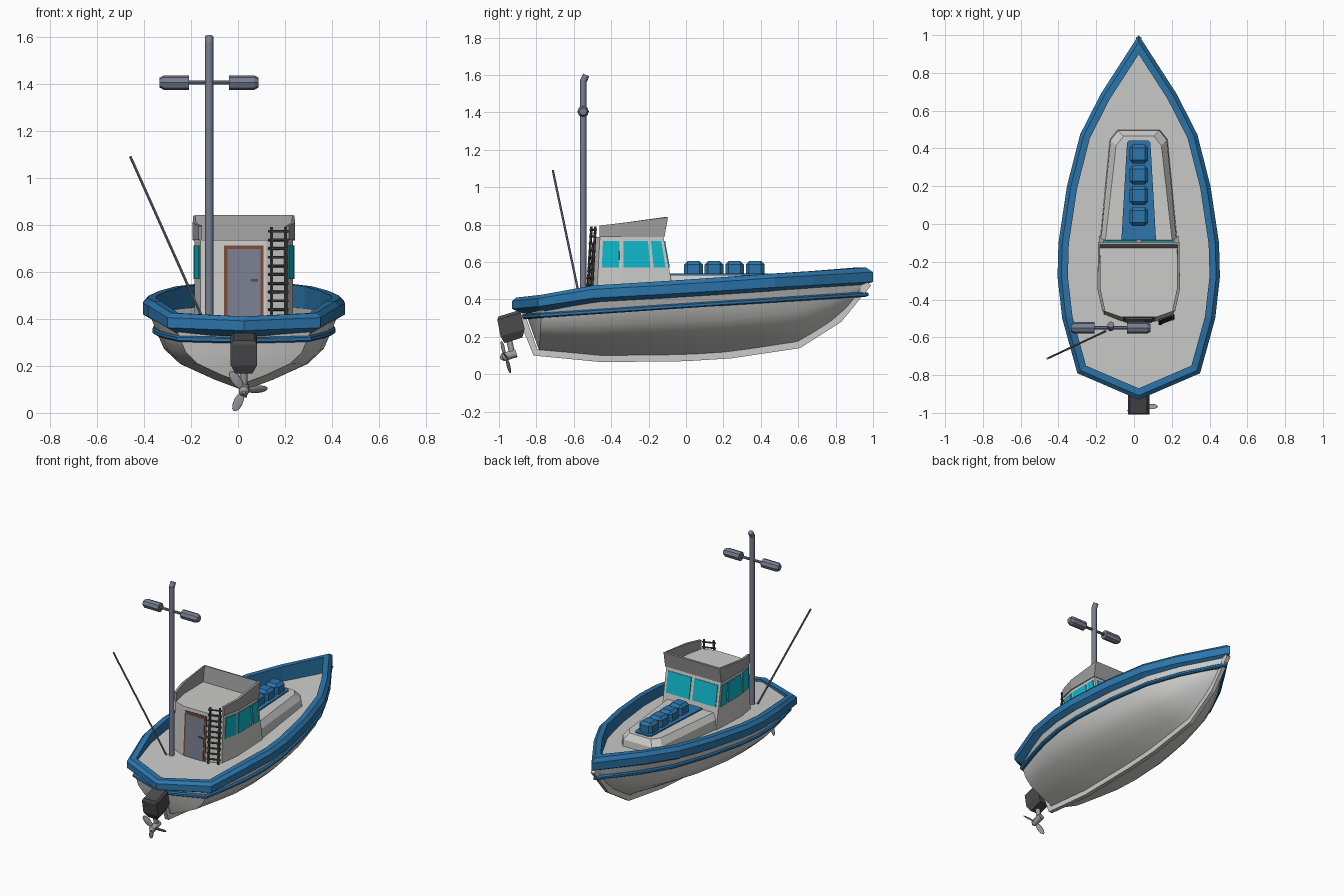
import bpy, bmesh, math
from mathutils import Vector, Matrix

cube = bpy.data.objects.get("Cube")
if cube:
    bpy.data.objects.remove(cube, do_unlink=True)

CX = 0.025  # boat centreline


def material(name, r, g, b):
    m = bpy.data.materials.new(name)
    m.use_nodes = True
    m.diffuse_color = (r, g, b, 1)
    m.node_tree.nodes["Principled BSDF"].inputs["Base Color"].default_value = (r, g, b, 1)
    return m


WHITE = material("hull white", .6, .6, .59)
GREY = material("mid grey", .34, .34, .34)
BLUE = material("trim blue", .025, .18, .41)
CYAN = material("window cyan", .005, .48, .6)
SLATE = material("slate metal", .19, .21, .28)
DARK = material("dark rubber", .07, .07, .075)
BROWN = material("door frame brown", .2, .07, .035)


def finish(name, bm, mat, smooth=None):
    bmesh.ops.remove_doubles(bm, verts=bm.verts, dist=1e-5)
    bmesh.ops.recalc_face_normals(bm, faces=bm.faces)
    me = bpy.data.meshes.new(name)
    bm.to_mesh(me)
    bm.free()
    me.materials.append(mat)
    ob = bpy.data.objects.new(name, me)
    ob.location.x = CX
    bpy.context.collection.objects.link(ob)
    if smooth:
        bpy.ops.object.select_all(action='DESELECT')
        ob.select_set(True)
        bpy.context.view_layer.objects.active = ob
        bpy.ops.object.shade_smooth_by_angle(angle=math.radians(smooth))
    return ob


def loft(name, rings, mat, closed_ring=True, loop=False, caps=False, smooth=None):
    """Skin a list of equal-length point rings."""
    bm = bmesh.new()
    vs = [[bm.verts.new(p) for p in r] for r in rings]
    n = len(vs[0])
    for i in range(len(vs) if loop else len(vs) - 1):
        a, b = vs[i], vs[(i + 1) % len(vs)]
        for j in range(n if closed_ring else n - 1):
            k = (j + 1) % n
            bm.faces.new((a[j], a[k], b[k], b[j]))
    if caps:
        bm.faces.new(vs[0])
        bm.faces.new(vs[-1])
    return finish(name, bm, mat, smooth)


def tube(name, a, b, r, mat, sides=8, r2=None, smooth=None):
    a, b = Vector(a), Vector(b)
    d = b - a
    bm = bmesh.new()
    bmesh.ops.create_cone(bm, cap_ends=True, segments=sides, radius1=r, radius2=r if r2 is None else r2,
                          depth=d.length, matrix=Matrix.Translation((a + b) / 2)
                          @ d.to_track_quat('Z', 'Y').to_matrix().to_4x4())
    return finish(name, bm, mat, smooth)


def interp(table, y):
    if y <= table[0][0]:
        return table[0][1]
    for (a, u), (b, v) in zip(table, table[1:]):
        if y <= b:
            return u + (v - u) * (y - a) / (b - a)
    return table[-1][1]


def mirrored(half):
    """Close a half outline whose first and last points lie on the centreline."""
    return half + [(-x, y) for x, y in half[-2:0:-1]]


def offset(pts, d):
    """Mitred inward offset of a closed counter-clockwise outline."""
    out = []
    for i, p in enumerate(pts):
        p = Vector(p)
        e = (p - Vector(pts[i - 1])).normalized()
        f = (Vector(pts[(i + 1) % len(pts)]) - p).normalized()
        n, m = Vector((-e.y, e.x)), Vector((-f.y, f.x))
        out.append(p + (n + m) * d / (1 + n.dot(m)))
    return out


def band(name, outline, base, height, profile, mat, smooth=None):
    """Sweep a profile of (inset, height fraction) round an outline."""
    cols = [offset(outline, o) for o, _ in profile]
    rings = [[(c[i].x, c[i].y, base(y) + f * height(y)) for c, (_, f) in zip(cols, profile)]
             for i, (_, y) in enumerate(outline)]
    return loft(name, rings, mat, loop=True, smooth=smooth)


# Gunwale rail
OUT = mirrored([(0, -.93), (.325, -.79), (.405, -.5), (.43, -.28), (.425, -.1), (.38, .2),
                (.31, .475), (.2, .69), (0, 1)])
TOP = [(-.93, .41), (-.79, .425), (-.5, .475), (0, .505), (.5, .54), (1, .57)]
HGT = [(-.93, .075), (-.5, .085), (1, .095)]
rail_h = lambda y: interp(HGT, y)
rail_z = lambda y: interp(TOP, y) - rail_h(y)
band("gunwale_rail", OUT, rail_z, rail_h,
     [(0, .2), (0, .75), (.02, 1), (.055, 1), (.055, -.15), (.03, 0)], BLUE)

# Deck
deck_z = lambda y: .427 + .036 * y
bm = bmesh.new()
bm.faces.new([bm.verts.new((p.x, p.y, deck_z(p.y))) for p in offset(OUT, .045)])
finish("deck", bm, WHITE)

# Hull: cross sections from keel to sheer
KEEL = [(-.9, .31), (-.815, .1), (-.45, .065), (0, .07), (.24, .085), (.61, .14), (.83, .28), (.99, .475)]
WIDTH = [(-.77, .29), (-.5, .375), (-.28, .4), (-.1, .395), (.2, .35), (.475, .28), (.69, .175), (.96, 0)]
SHAPE = [(0, 0), (.15, .33), (.35, .68), (.55, .85), (.75, .92), (1, 1)]
STATIONS = [-.77, -.6, -.45, -.28, -.1, .05, .2, .35, .475, .6, .69, .78, .86, .92, .955]
sheer = lambda y: rail_z(y) + .015
keel = lambda y: min(interp(KEEL[1:], y) + .03, sheer(y) - .003)


def section(y, width, shift):
    pts = []
    for f, g in SHAPE:
        z = keel(y) + f * (sheer(y) - keel(y))
        pts.append((g * width, y + shift(f), z))
    return pts[::-1] + [(-x, v, z) for x, v, z in pts[1:]]


rings = [section(-.77, 0, lambda f: -.015 - .085 * f),
         section(-.77, .29, lambda f: -.015 * (1 - f))]
rings += [section(y, interp(WIDTH, y), lambda f: 0) for y in STATIONS[1:]]
rings.append(section(.965, 0, lambda f: 0))
loft("hull", rings, WHITE, closed_ring=False, smooth=35)

# Keel strip
rings = []
for i, p in enumerate(KEEL):
    d = Vector(KEEL[min(i + 1, len(KEEL) - 1)]) - Vector(KEEL[max(i - 1, 0)])
    q = Vector(p) + Vector((-d.y, d.x)).normalized() * .04
    rings.append([(-.014, *p), (.014, *p), (.014, *q), (-.014, *q)])
loft("keel_strip", rings, WHITE, caps=True)

# Rubbing strake
STRAKE = [(-.9, .305), (-.77, .315), (0, .367), (.96, .428)]
half = [(0, -.862)]
for y in STATIONS[:-2]:
    f = (interp(STRAKE, y) - keel(y)) / (sheer(y) - keel(y))
    half.append((interp(WIDTH, y) * interp(SHAPE, f), y))
band("rubbing_strake", mirrored(half + [(0, .945)]), lambda y: interp(STRAKE, y) - .013, lambda y: .026,
     [(-.008, 0), (-.017, .25), (-.017, .75), (-.008, 1), (.015, 1), (.015, 0)], BLUE)


# Cabin: plan narrows fore and aft with height
def cab(x, y, z):
    lean = .23 if y > -.29 else .08
    return Vector((x, -.29 + (y + .29) * (1 - lean * (z - .45) / .285), z))


SIDE = [(.095, -.51), (.185, -.475), (.21, -.35), (.21, -.07)]
PLAN = SIDE + [(-x, y) for x, y in SIDE[::-1]]
loft("cabin", [[cab(x, y, z) for x, y in PLAN] for z in (.38, .735)], WHITE, caps=True)

# Roof parapet, open at the back and flared forward
low, high = [], []
for x, y in PLAN[1:-1]:
    p = cab(x, y, .735)
    front = y > -.1
    low.append(p)
    high.append(p + Vector((0, .018 if front else 0, interp([(-.475, .06), (-.07, .105)], y))))
parapet = loft("roof_parapet", [low, high], GREY, closed_ring=False)
mod = parapet.modifiers.new("thickness", 'SOLIDIFY')
mod.thickness, mod.offset = .016, 0


def plate(name, p, q, z0, z1, mat, t=.005):
    """Thin plate on the cabin wall between two plan points."""
    quad = [cab(*p, z0), cab(*q, z0), cab(*q, z1), cab(*p, z1)]
    n = (quad[1] - quad[0]).cross(quad[3] - quad[0]).normalized()
    return loft(name, [[v - n * .003 for v in quad], [v + n * t for v in quad]], mat, caps=True)


# Windows
for s, tag in ((1, "left"), (-1, "right")):
    panes = {"aft": ((.189, -.455), (.208, -.36)), "middle": ((.21, -.337), (.21, -.18)),
             "forward": ((.21, -.16), (.21, -.09)), "windscreen": ((.19, -.07), (.012, -.07))}
    for part, (p, q) in panes.items():
        p, q = (s * p[0], p[1]), (s * q[0], q[1])
        plate(f"{tag}_{part}_window", *((p, q) if s > 0 else (q, p)), .57, .712, CYAN)

# Door
plate("door_frame", (-.084, -.51), (.084, -.51), .4, .712, BROWN, .004)
plate("door", (-.07, -.51), (.07, -.51), .4, .696, SLATE, .008)
plate("door_handle", (.03, -.513), (.06, -.513), .558, .568, DARK, .009)

# Ladder on the angled rear corner
out = Vector((.009, -.02, 0))
a, b = Vector((.108, -.506)), Vector((.168, -.483))
for tag, p in (("inner", a), ("outer", b)):
    tube(f"ladder_{tag}_rail", cab(*p, .41) + out, cab(*p, .79) + out, .007, DARK, 6)
for i in range(10):
    z = .44 + .037 * i
    e = (b - a) * .2
    tube("ladder_rung", cab(*(a - e), z) + out, cab(*(b + e), z) + out, .006, DARK, 6)

# Raised foredeck trunk
trunk = []
for inset, z in ((0, .41), (.006, .49), (.035, .53)):
    pts = [(.205 - inset * .8, -.09), (.155 - inset, .45 - inset), (.115 - inset, .5 - inset)]
    trunk.append([(x, y, z) for x, y in pts + [(-x, y) for x, y in pts[::-1]]])
loft("foredeck_trunk", trunk, WHITE, caps=True)

# Seat mat and four cushioned boxes
mat_plan = [(.092, -.09), (.062, .43), (.05, .442), (-.05, .442), (-.062, .43), (-.092, -.09)]
loft("foredeck_mat", [[(x, y, z) for x, y in mat_plan] for z in (.52, .538)], BLUE, caps=True)
for y in (.04, .15, .26, .37):
    bm = bmesh.new()
    bmesh.ops.create_cube(bm, size=1, matrix=Matrix.Translation((0, y, .567)) @ Matrix.Diagonal((.1, .1, .076, 1)))
    bmesh.ops.bevel(bm, geom=[e for e in bm.edges if max(v.co.z for v in e.verts) > .6],
                    offset=.018, segments=1, affect='EDGES')
    finish("deck_box", bm, BLUE)

# Mast with bent tip, crossbar and lamps
MX, MY = -.148, -.55
tube("mast", (MX, MY, .38), (MX, MY, 1.575), .018, SLATE, 12, smooth=40)
tube("mast_tip", (MX, MY, 1.565), (MX, MY + .017, 1.6), .018, SLATE, 12, smooth=40)
tube("crossbar", (MX - .14, MY, 1.405), (MX + .14, MY, 1.405), .009, SLATE, 8)
for s in (-1, 1):
    x = lambda d: (MX + s * d, MY, 1.405)
    tube("lamp_body", x(.085), x(.193), .031, SLATE, 8)
    tube("lamp_end", x(.193), x(.211), .031, SLATE, 8, r2=.02)

# Whip aerial
tube("aerial", (-.17, -.565, .39), (-.483, -.712, 1.09), .006, SLATE, 6)

# Outboard motor, tilted as one assembly about the propeller hub
TILT = Matrix.Translation((0, -.95, .1)) @ Matrix.Rotation(math.radians(17), 4, 'X')
at = lambda x, y, z: TILT @ Vector((x, y, z))
cowl = [[at(sx * w, y0 if sy < 0 else y1, z) for sx, sy in ((-1, -1), (1, -1), (1, 1), (-1, 1))]
        for w, y0, y1, z in ((.036, .0, .1, .07), (.056, -.01, .125, .11),
                             (.056, .0, .13, .2), (.045, .01, .12, .215))]
loft("motor_cowl", cowl, DARK, caps=True)
tube("motor_leg", at(0, .022, 0), at(0, .03, .09), .016, GREY, 10, smooth=40)
tube("gear_case", at(0, -.03, 0), at(0, .045, 0), .022, GREY, 10, smooth=40)
tube("propeller_nose", at(0, -.03, 0), at(0, -.045, 0), .022, GREY, 10, r2=.008)
for i in range(3):
    spin = Matrix.Rotation(math.radians(-5 + 120 * i), 4, 'Y')
    twist = Matrix.Rotation(math.radians(25), 4, 'X')
    bm = bmesh.new()
    bmesh.ops.create_uvsphere(bm, u_segments=10, v_segments=6, radius=1, matrix=TILT
                              @ Matrix.Translation((0, -.015, 0)) @ spin @ twist
                              @ Matrix.Translation((.057, 0, 0)) @ Matrix.Diagonal((.047, .005, .021, 1)))
    finish("propeller_blade", bm, GREY, smooth=40)
